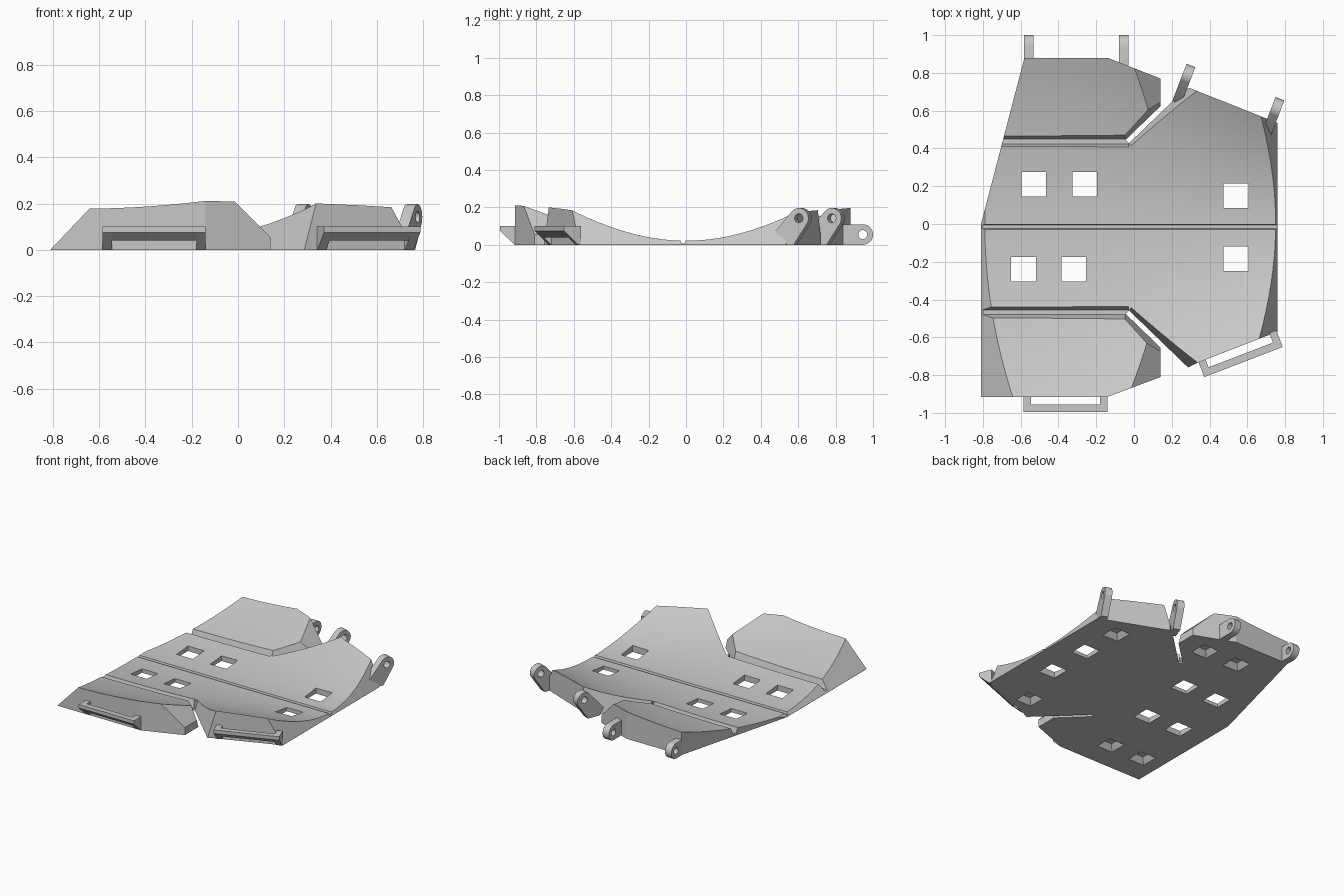
import bpy, bmesh
from math import radians, sin, cos
from mathutils import Vector

cube = bpy.data.objects.get("Cube")
if cube:
    bpy.data.objects.remove(cube, do_unlink=True)

grey = bpy.data.materials.new("light grey")
grey.use_nodes = True
grey.diffuse_color = (0.58, 0.58, 0.58, 1)
grey.node_tree.nodes["Principled BSDF"].inputs["Base Color"].default_value = (0.58, 0.58, 0.58, 1)


def finish(name, bm):
    bmesh.ops.recalc_face_normals(bm, faces=bm.faces)
    me = bpy.data.meshes.new(name)
    bm.to_mesh(me)
    bm.free()
    me.materials.append(grey)
    ob = bpy.data.objects.new(name, me)
    bpy.context.collection.objects.link(ob)
    return ob


def loft(name, lower, upper):
    """Solid between two matching loops of points."""
    bm = bmesh.new()
    a = [bm.verts.new(p) for p in lower]
    b = [bm.verts.new(p) for p in upper]
    bm.faces.new(a)
    bm.faces.new(b)
    n = len(a)
    for i in range(n):
        j = (i + 1) % n
        bm.faces.new((a[i], a[j], b[j], b[i]))
    return finish(name, bm)


def prism(name, outline, low, high):
    """Upright prism; its lower end follows the height function low(x)."""
    return loft(name, [(x, y, low(x)) for x, y in outline], [(x, y, high) for x, y in outline])


def extrude(name, profile, origin, angle, width):
    """Profile of (outward distance, height) extruded sideways about an origin."""
    out = Vector((cos(radians(angle)), sin(radians(angle)), 0))
    side = Vector((-out.y, out.x, 0)) * (width / 2)
    pts = [Vector((origin[0], origin[1], 0)) + out * s + Vector((0, 0, z)) for s, z in profile]
    return loft(name, [p - side for p in pts], [p + side for p in pts])


def channel(p, q, half, z, draft=0.3, rise=0.4):
    """Groove cutter with drafted sides running from p to q."""
    p, q = Vector((*p, z)), Vector((*q, z))
    d = (q - p).normalized()
    n = Vector((-d.y, d.x, 0))
    up = Vector((0, 0, rise))
    wide = half + draft * rise
    return loft("cutter", [e + o for e, o in ((p, -n * half), (p, n * half))] +
                [p + n * wide + up, p - n * wide + up],
                [q - n * half, q + n * half, q + n * wide + up, q - n * wide + up])


def square(x, y, w):
    h = w / 2
    return [(x - h, y - h), (x + h, y - h), (x + h, y + h), (x - h, y + h)]


def boolean(ob, cutter, op="DIFFERENCE"):
    cutter.hide_render = True
    mod = ob.modifiers.new("cut", "BOOLEAN")
    mod.operation, mod.solver, mod.object = op, "EXACT", cutter
    bpy.context.view_layer.objects.active = ob
    bpy.ops.object.modifier_apply(modifier=mod.name)
    bpy.data.objects.remove(cutter, do_unlink=True)


# Dished body: flat underside, trough-shaped top steeper towards +x
NX, NY = 24, 36
bm = bmesh.new()
top, bottom = [], []
for i in range(NX + 1):
    x = -0.9 + 1.8 * i / NX
    ys = [-1.05 + 2.1 * j / NY for j in range(NY + 1)]
    curve = 0.25 + 0.19 * x + 0.14 * x * x
    top.append([bm.verts.new((x, y, 0.022 + curve * y * y)) for y in ys])
    bottom.append([bm.verts.new((x, y, 0)) for y in ys])
for i in range(NX):
    for j in range(NY):
        for g in (top, bottom):
            bm.faces.new((g[i][j], g[i + 1][j], g[i + 1][j + 1], g[i][j + 1]))
rim = [(i, 0) for i in range(NX)] + [(NX, j) for j in range(NY)]
rim += [(i, NY) for i in range(NX, 0, -1)] + [(0, j) for j in range(NY, 0, -1)]
for (i, j), (k, l) in zip(rim, rim[1:] + rim[:1]):
    bm.faces.new((bottom[i][j], bottom[k][l], top[k][l], top[i][j]))
body = finish("armour_plate", bm)

# Plan outline with a notch on each long side
outline = [(-0.81, 0), (-0.81, -0.915), (-0.14, -0.915), (0.14, -0.81), (0.14, -0.63),
           (0.285, -0.76), (0.335, -0.735), (0.76, -0.57), (0.76, 0.535), (0.295, 0.72),
           (0.24, 0.7), (0.14, 0.61), (0.14, 0.77), (-0.14, 0.88), (-0.58, 0.88)]
boolean(body, prism("cutter", outline, lambda x: -0.1, 1.0), "INTERSECT")

# Sloped ends and sloped inner corners of the wings
boolean(body, prism("cutter", square(1.1, 0, 2.6)[0:1] + [(1.1, -1.3), (1.1, 1.3), (-0.2, 1.3)],
                    lambda x: 1.85 * (0.762 - x), 3.0))
boolean(body, prism("cutter", [(-1, -1.2), (-0.5, -1.2), (-0.5, 1.2), (-1, 1.2)],
                    lambda x: 1.05 * (x + 0.811), 1.0))
for s in (-1, 1):
    wedge = [(-0.1, s * 0.46), (-0.03, s * 0.46), (0.2, s * 0.69), (0.2, s), (-0.1, s)]
    boolean(body, prism("cutter", wedge, lambda x: 0.195 - x, 0.6))

# Fold grooves and the open slits that continue them
boolean(body, channel((-1, -0.015), (1, -0.015), 0.009, 0.007))
for y, s in ((-0.467, -1), (0.437, 1)):
    boolean(body, channel((-1, y), (-0.03, y), 0.013, 0.013, 0.33))
    boolean(body, channel((-0.035, y), (0.4, y + s * 0.42), 0.01, -0.01, 0.27))

# Square through holes
for x, y in ((-0.53, 0.21), (-0.26, 0.21), (0.54, 0.15), (-0.585, -0.24), (-0.32, -0.24), (0.54, -0.185)):
    boolean(body, prism("cutter", square(x, y, 0.13), lambda x: -0.1, 0.5))

# Tapered blind pockets in the underside
for x, y in ((-0.33, 0.655), (-0.06, 0.655), (0.53, 0.45), (-0.65, -0.69), (-0.38, -0.69), (0.42, -0.57)):
    boolean(body, loft("cutter", [(*p, -0.01) for p in square(x, y, 0.14)],
                       [(*p, 0.04) for p in square(x, y, 0.07)]))


# Pierced hinge lugs along the back
def arc(s, z, r, start, end, n):
    steps = [radians(start + (end - start) * k / n) for k in range(n + 1)]
    return [(s + r * cos(t), z + r * sin(t)) for t in steps]


def lug(name, profile, origin, angle, pin):
    ob = extrude(name, profile, origin, angle, 0.05)
    boolean(ob, extrude("cutter", arc(*pin, 0.024, 0, 345, 23), origin, angle, 0.2))
    return ob


low_lug = arc(0.065, 0.055, 0.055, -90, 90, 16) + [(-0.04, 0.11), (-0.04, 0)]
high_lug = arc(0, 0.142, 0.055, -40, 130, 16) + [(-0.155, 0.05), (-0.12, 0), (-0.03, 0)]
parts = [body]
for name, x in (("right", -0.557), ("left", -0.055)):
    parts.append(lug(f"low_lug_{name}", low_lug, (x, 0.88), 90, (0.065, 0.055)))
for name, spot in (("right", (0.282, 0.788)), ("left", (0.753, 0.612))):
    parts.append(lug(f"high_lug_{name}", high_lug, spot, 69, (0, 0.142)))

# Bracket handles along the front: two arms and a bar with a slanted underside
arm = [(-0.015, 0), (0, 0), (0.08, 0.075), (0.08, 0.1), (-0.015, 0.1)]
bar = [(0.04, 0.04), (0.08, 0.075), (0.08, 0.1), (0.04, 0.1)]
for name, base, angle in (("right", (-0.3625, -0.915), -90), ("left", (0.551, -0.656), -69)):
    parts.append(extrude(f"handle_bar_{name}", bar, base, angle, 0.445))
    side = Vector((-sin(radians(angle)), cos(radians(angle))))
    for k in (-1, 1):
        spot = Vector(base) + side * k * 0.2025
        parts.append(extrude(f"handle_arm_{name}", arm, spot, angle, 0.04))

# Soft shading on the curved faces, crisp edges elsewhere
for ob in bpy.context.view_layer.objects:
    ob.select_set(ob in parts)
bpy.context.view_layer.objects.active = body
bpy.ops.object.shade_smooth_by_angle(angle=radians(15))
